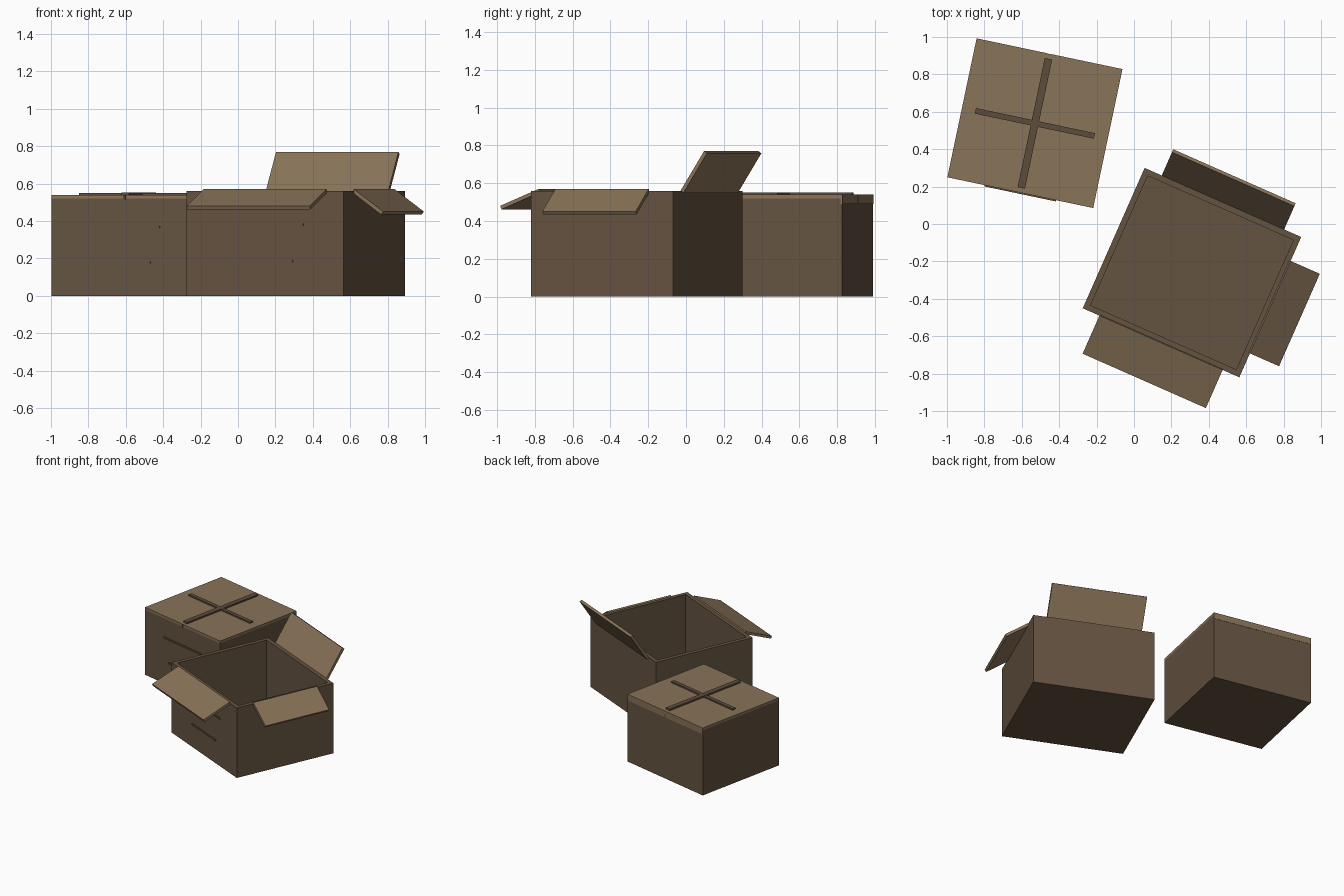
import bpy, bmesh
from math import radians, sin, cos
from mathutils import Matrix, Vector

if "Cube" in bpy.data.objects:
    bpy.data.objects.remove(bpy.data.objects["Cube"], do_unlink=True)


def material(name, rgb):
    m = bpy.data.materials.new(name)
    m.use_nodes = True
    m.diffuse_color = (*rgb, 1)
    m.node_tree.nodes["Principled BSDF"].inputs["Base Color"].default_value = (*rgb, 1)
    return m


BODY = material("cardboard brown", (0.130, 0.087, 0.053))
FLAP = material("light cardboard", (0.250, 0.172, 0.098))
TAPE = material("dark tape", (0.110, 0.073, 0.046))


def finish(name, bm, mat, frame):
    bmesh.ops.recalc_face_normals(bm, faces=bm.faces[:])
    mesh = bpy.data.meshes.new(name)
    bm.to_mesh(mesh)
    bm.free()
    mesh.materials.append(mat)
    obj = bpy.data.objects.new(name, mesh)
    obj.matrix_world = frame
    bpy.context.collection.objects.link(obj)
    return obj


def block(name, size, base, mat, frame):
    """Cuboid of the given size whose bottom centre is at base."""
    bm = bmesh.new()
    bmesh.ops.create_cube(bm, size=1)
    bmesh.ops.scale(bm, vec=size, verts=bm.verts)
    bmesh.ops.translate(bm, vec=Vector(base) + Vector((0, 0, size[2] / 2)), verts=bm.verts)
    return finish(name, bm, mat, frame)


def crate(name, w, d, h, wall, floor, frame):
    """Open container: the top face is inset to a rim and pushed down."""
    bm = bmesh.new()
    bmesh.ops.create_cube(bm, size=1)
    bmesh.ops.scale(bm, vec=(w, d, h), verts=bm.verts)
    bmesh.ops.translate(bm, vec=(0, 0, h / 2), verts=bm.verts)
    top = max(bm.faces, key=lambda f: f.calc_center_median().z)
    bmesh.ops.inset_individual(bm, faces=[top], thickness=wall)
    cavity = bmesh.ops.extrude_discrete_faces(bm, faces=[top])["faces"][0]
    bmesh.ops.translate(bm, vec=(0, 0, floor - h), verts=cavity.verts)
    return finish(name, bm, BODY, frame)


def flap(name, side, reach, hinge_z, length, tilt, width, frame, t=0.02):
    """Slab hinged at distance reach; side turns it round the box, tilt lifts it."""
    a = radians(tilt)
    out, under = Vector((cos(a), 0, sin(a))), Vector((sin(a), 0, -cos(a)))
    hinge = Vector((reach, -width / 2, hinge_z))
    bm = bmesh.new()
    outline = [hinge, hinge + out * length, hinge + out * length + under * t, hinge + under * t]
    face = bm.faces.new([bm.verts.new(p) for p in outline])
    new = bmesh.ops.extrude_face_region(bm, geom=[face])["geom"]
    bmesh.ops.translate(bm, vec=(0, width, 0),
                        verts=[v for v in new if isinstance(v, bmesh.types.BMVert)])
    bm.transform(Matrix.Rotation(radians(side), 4, "Z"))
    return finish(name, bm, FLAP, frame)


def handle_strips(prefix, w, d, h, frame):
    """Two thin strips on the front wall."""
    for part, share, level in (("upper", 0.49, 0.67), ("lower", 0.357, 0.32)):
        block(f"{prefix}_{part}_strip", (w * share, 0.02, 0.012),
              (0, -d / 2 + 0.003, h * level), BODY, frame)


# Open box with three folded-out flaps
W, D, H = 0.915, 0.82, 0.56
open_frame = Matrix.Translation((0.31, -0.26, 0)) @ Matrix.Rotation(radians(-23.8), 4, "Z")
crate("open_box_body", W, D, H, 0.045, 0.045, open_frame)
flap("open_box_front_flap", -90, D / 2, 0.57, 0.24, -22, 0.72, open_frame)
flap("open_box_left_flap", 0, W / 2, 0.57, 0.208, -35, 0.54, open_frame)
flap("open_box_back_flap", 90, D / 2, H, 0.25, 57, 0.715, open_frame)
handle_strips("open_box", W, D, H, open_frame)

# Closed box with lid and crossed tape
W, D, H = 0.797, 0.757, 0.54
closed_frame = Matrix.Translation((-0.53, 0.538, 0)) @ Matrix.Rotation(radians(-11.9), 4, "Z")
block("closed_box_body", (W, D, H - 0.02), (0, 0, 0), BODY, closed_frame)
block("closed_box_lid", (W, D, 0.02), (0, 0, H - 0.02), FLAP, closed_frame)
for side, name in ((-1, "right"), (1, "left")):
    block(f"closed_box_back_{name}_lip", (W / 2 - 0.005, 0.01, 0.05),
          (side * (W / 4 + 0.0025), D / 2 - 0.003, H - 0.05), FLAP, closed_frame)
handle_strips("closed_box", W, D, H, closed_frame)
block("long_tape", (0.04, 0.705, 0.012), (0, 0, H), TAPE, closed_frame)
block("cross_tape", (0.65, 0.03, 0.011), (0, 0, H), TAPE, closed_frame)
block("tape_end", (0.012, 0.008, 0.025), (0, -D / 2, H - 0.025), TAPE, closed_frame)
